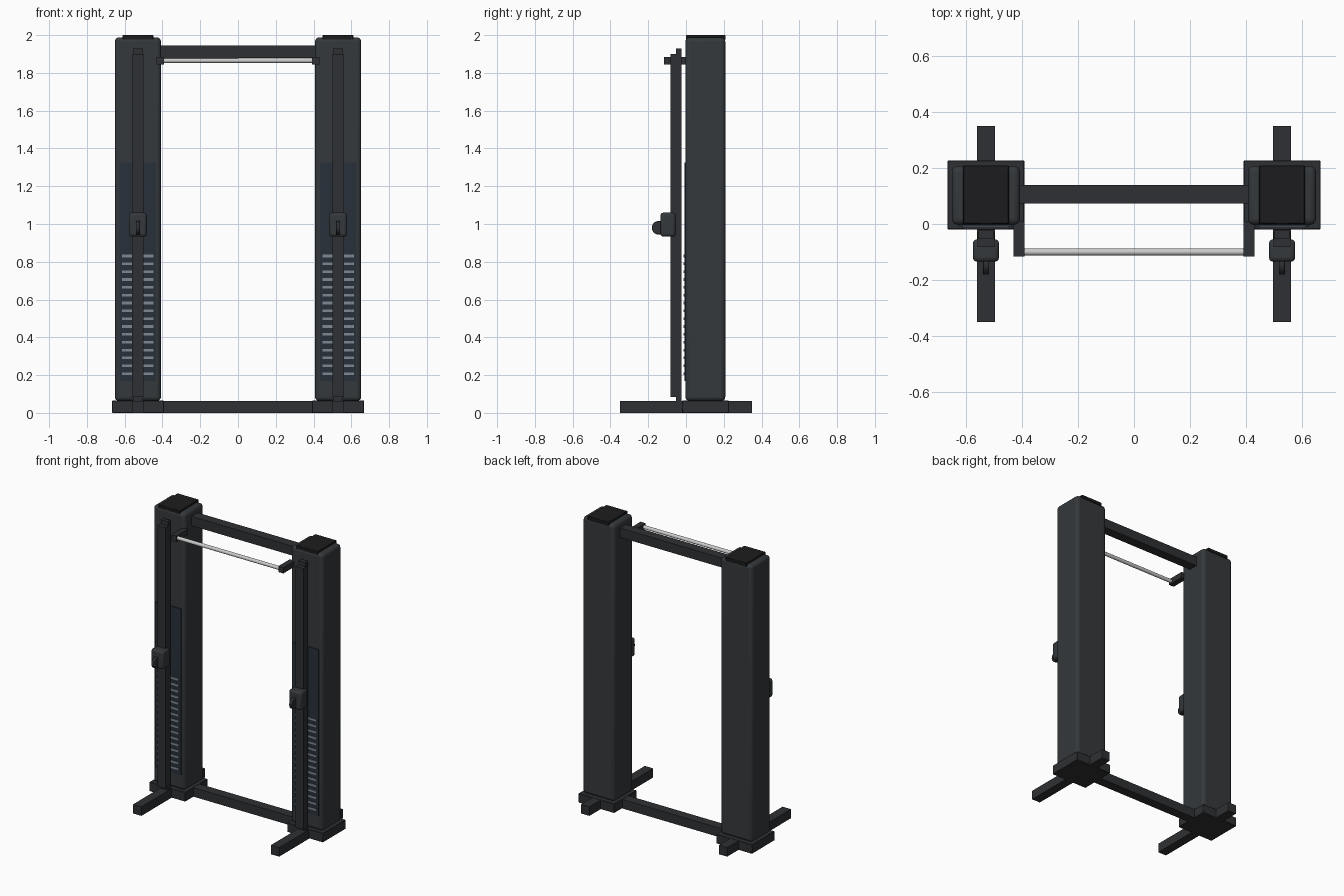
import bpy, math

if "Cube" in bpy.data.objects:
    bpy.data.objects.remove(bpy.data.objects["Cube"])


def material(name, rgb):
    m = bpy.data.materials.new(name)
    m.diffuse_color = (*rgb, 1)
    m.use_nodes = True
    m.node_tree.nodes["Principled BSDF"].inputs["Base Color"].default_value = m.diffuse_color
    return m


BODY = material("dark_grey_paint", (0.035, 0.04, 0.044))
FRAME = material("frame_paint", (0.028, 0.03, 0.033))
CAP = material("black_plastic", (0.012, 0.012, 0.013))
PANEL = material("tinted_panel", (0.02, 0.03, 0.042))
STEEL = material("plate_steel", (0.22, 0.25, 0.29))
CHROME = material("chrome", (0.65, 0.65, 0.67))


def finish(ob, name, mat, bevel, segments):
    ob.name = name
    ob.data.materials.append(mat)
    if bevel:
        b = ob.modifiers.new("bevel", "BEVEL")
        b.width, b.segments = bevel, segments
        bpy.ops.object.shade_smooth_by_angle(angle=math.radians(35))
    return ob


def box(name, x, y, z, mat, bevel=0, segments=3):
    """Box from (min, max) ranges on each axis."""
    bpy.ops.mesh.primitive_cube_add(size=1, location=[sum(r) / 2 for r in (x, y, z)])
    ob = bpy.context.object
    ob.scale = [abs(r[1] - r[0]) for r in (x, y, z)]
    bpy.ops.object.transform_apply(location=False, rotation=False, scale=True)
    return finish(ob, name, mat, bevel, segments)


def rod(name, loc, radius, length, mat, bevel=0, verts=32):
    """Cylinder lying along x."""
    bpy.ops.mesh.primitive_cylinder_add(vertices=verts, radius=radius, depth=length,
                                        location=loc, rotation=(0, math.pi / 2, 0))
    ob = finish(bpy.context.object, name, mat, bevel, 2)
    bpy.ops.object.shade_smooth_by_angle(angle=math.radians(35))
    return ob


for side, s in (("left", -1), ("right", 1)):
    cx = s * 0.53

    def span(half):
        return (cx - half, cx + half)

    # Base plate and long foot
    box(f"base_plate_{side}", span(0.138), (-0.02, 0.228), (0, 0.065), FRAME, 0.003, 1)
    box(f"foot_{side}", span(0.032), (-0.35, 0.35), (0, 0.063), FRAME)

    # Weight tower with top cap
    box(f"tower_{side}", span(0.122), (-0.003, 0.208), (0.063, 1.988), BODY, 0.022, 4)
    box(f"tower_cap_{side}", span(0.082), (0.0, 0.21), (1.975, 2.0), CAP, 0.003, 1)

    # Front window panel and weight stack
    box(f"window_panel_{side}", span(0.097), (-0.009, 0.01), (0.17, 1.325), PANEL)
    for i in range(16):
        z = 0.208 + i * 0.0415
        box(f"weight_plate_{side}_{i + 1}", span(0.083), (-0.013, 0.005),
            (z - 0.007, z + 0.007), STEEL)

    # Guide rail and its backing strip
    box(f"guide_rail_{side}", span(0.03), (-0.082, -0.03), (0.085, 1.9), FRAME)
    box(f"rail_backing_{side}", span(0.027), (-0.053, -0.024), (0.06, 1.93), FRAME)

    # Sliding carriage with pulley
    box(f"carriage_{side}", span(0.047), (-0.135, -0.055), (0.933, 1.06), BODY, 0.015, 3)
    rod(f"pulley_{side}", (cx, -0.145, 0.98), 0.036, 0.022, FRAME, 0.003)

    # Pull-up bar bracket
    box(f"bar_bracket_{side}", (s * 0.392, s * 0.431), (-0.117, 0.01), (1.845, 1.885), FRAME)

# Cross beams and pull-up bar
box("lower_cross_beam", (-0.42, 0.42), (0.073, 0.14), (0, 0.063), FRAME)
box("upper_cross_beam", (-0.42, 0.42), (0.073, 0.14), (1.88, 1.945), FRAME)
rod("pull_up_bar", (0, -0.1, 1.865), 0.0125, 0.8, CHROME)
